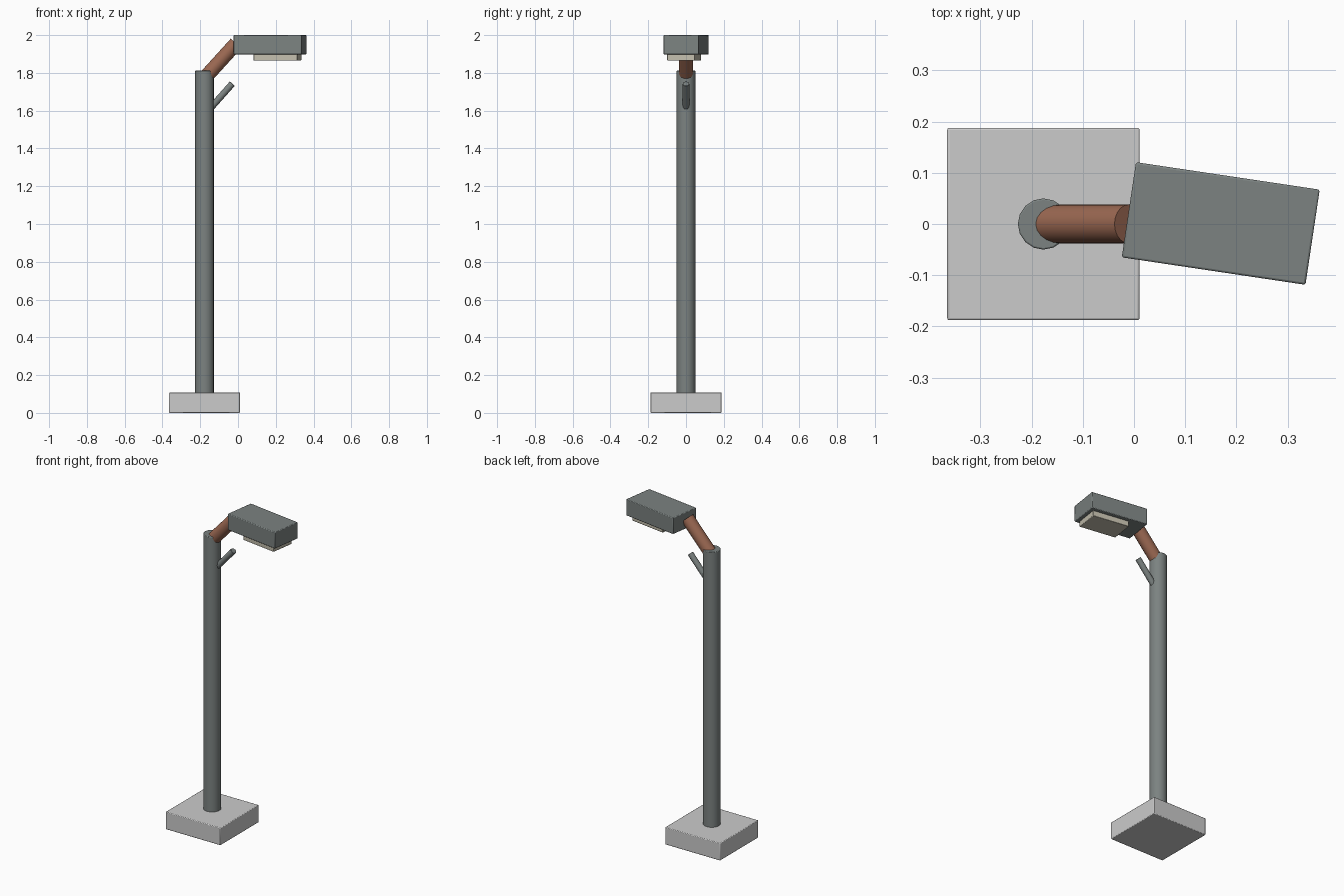
import bpy, math
from mathutils import Vector

if "Cube" in bpy.data.objects:
    bpy.data.objects.remove(bpy.data.objects["Cube"])

def material(name, rgb):
    m = bpy.data.materials.new(name)
    m.diffuse_color = (*rgb, 1)
    m.use_nodes = True
    m.node_tree.nodes["Principled BSDF"].inputs["Base Color"].default_value = m.diffuse_color
    return m

STEEL = material("steel", (0.20, 0.225, 0.22))
COPPER = material("copper", (0.33, 0.14, 0.085))
CREAM = material("cream", (0.55, 0.52, 0.42))

def finish(ob, name, mat, bevel):
    ob.name = name
    if mat:
        ob.data.materials.append(mat)
    if bevel:
        mod = ob.modifiers.new("bevel", 'BEVEL')
        mod.width, mod.segments = bevel, 2
        mod.limit_method, mod.angle_limit = 'ANGLE', math.radians(40)
    bpy.ops.object.shade_smooth_by_angle(angle=math.radians(35))
    return ob

def box(name, center, size, turn=0, mat=None, bevel=0.004):
    bpy.ops.mesh.primitive_cube_add(size=1, location=center, rotation=(0, 0, turn))
    ob = bpy.context.object
    ob.scale = size
    bpy.ops.object.transform_apply(location=False, rotation=False, scale=True)
    return finish(ob, name, mat, bevel)

def rod(name, start, end, radius, mat=None, sides=16, bevel=0.0):
    a, b = Vector(start), Vector(end)
    bpy.ops.mesh.primitive_cylinder_add(vertices=sides, radius=radius,
                                        depth=(b - a).length, location=(a + b) / 2)
    ob = bpy.context.object
    ob.rotation_euler = (b - a).to_track_quat('Z', 'Y').to_euler()
    return finish(ob, name, mat, bevel)

PX = -0.177                   # pole axis
TURN = math.radians(-8.5)     # lamp head swivel

# Footing and pole
box("base", (PX, 0, 0.054), (0.376, 0.376, 0.108))
rod("pole", (PX, 0, 0.09), (PX, 0, 1.812), 0.05, STEEL, bevel=0.003)

# Slanted arm and small stub
rod("arm", (PX, 0, 1.772), (-0.010, 0, 1.956), 0.038, COPPER, sides=20)
rod("stub", (-0.160, 0, 1.597), (-0.030, 0, 1.743), 0.0175, STEEL, sides=12, bevel=0.002)

# Lamp head and light panel
box("lamp_head", (0.1695, 0.001, 1.949), (0.363, 0.188, 0.102), TURN, STEEL)
box("light_panel", (0.209, -0.010, 1.886), (0.234, 0.147, 0.042), TURN, CREAM, 0.003)
